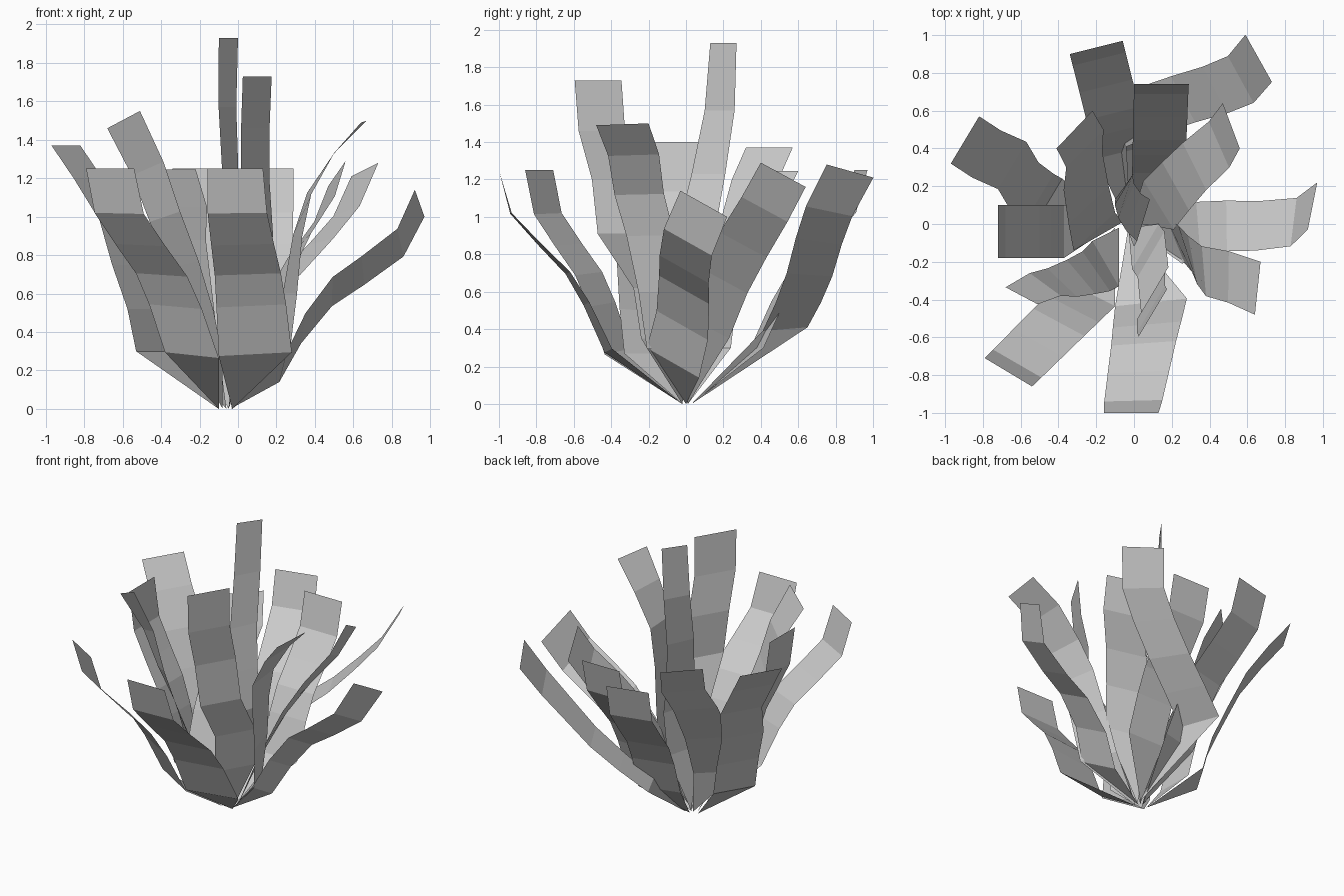
import bpy, bmesh
from mathutils import Vector

def leaf(name, root, path, half0, half1):
    """Flat ribbon that starts at a point and widens to half-width vectors half0 -> half1."""
    bm = bmesh.new()
    prev = [bm.verts.new((root[0], root[1], 0))]
    a, b = Vector(half0), Vector(half1)
    for i, p in enumerate(path):
        h = a.lerp(b, i / (len(path) - 1))
        row = [bm.verts.new(Vector(p) - h), bm.verts.new(Vector(p) + h)]
        bm.faces.new(prev + row[::-1] if len(prev) == 1 else (prev[0], prev[1], row[1], row[0]))
        prev = row
    mesh = bpy.data.meshes.new(name)
    bm.to_mesh(mesh)
    bm.free()
    bpy.context.collection.objects.link(bpy.data.objects.new(name, mesh))

def arch(start, tip):
    """S-shaped rise: leans outward, then straightens at the tip."""
    a, b = Vector(start), Vector(tip)
    prof = [(0, 0), (.2, .26), (.37, .43), (.63, .59), (.89, .76), (1, 1)]
    return [(a.x + (b.x - a.x) * r, a.y + (b.y - a.y) * r, a.z + (b.z - a.z) * z)
            for r, z in prof]

# Outer leaves with a regular arch
leaf("front_leaf", (-.03, -.02), arch((.09, -.415, .285), (-.015, -1, 1.25)),
     (.19, .02, .01), (.145, 0, 0))
leaf("front_left_leaf", (-.1, -.02), arch((-.24, -.365, .28), (-.665, -.785, 1.25)),
     (.14, -.07, -.015), (.125, -.075, 0))
leaf("left_leaf", (-.1, 0), arch((-.37, -.04, .3), (-.72, -.04, 1.4)),
     (0, .14, 0), (0, .14, 0))
leaf("back_leaf", (-.05, .03), arch((-.06, .38, .3), (-.2, .935, 1.25)),
     (.14, .035, 0), (.14, .035, 0))
leaf("back_inner_leaf", (-.03, .03), arch((.13, .27, .3), (.145, .74, 1.25)),
     (.14, 0, 0), (.145, 0, 0))

# Leaves that twist or lean sideways
leaf("back_left_leaf", (-.1, .01),
     [(-.455, .115, .3), (-.5, .14, .52), (-.58, .2, .75), (-.645, .31, .98),
      (-.78, .37, 1.2), (-.895, .445, 1.37)], (.075, .125, 0), (.075, .125, 0))
leaf("back_left_inner_leaf", (-.06, .01),
     [(-.21, -.04, .3), (-.24, .1, .6), (-.27, .28, .88), (-.26, .4, 1.05),
      (-.315, .5, 1.245)], (.11, .1, 0), (.095, .1, 0))
leaf("back_right_leaf", (-.02, .03),
     [(-.1, .53, .4), (.08, .6, .54), (.26, .66, .69), (.43, .71, .87),
      (.565, .765, 1.03), (.66, .877, 1.245)], (-.06, .12, .01), (-.07, .125, -.035))
leaf("right_inner_leaf", (-.02, .01),
     [(.13, .1, .42), (.22, .2, .66), (.32, .305, .85), (.45, .42, 1.04),
      (.515, .52, 1.225)], (-.08, .13, -.07), (-.045, .12, -.065))
leaf("right_leaf", (-.04, 0),
     [(.235, -.07, .22), (.34, -.02, .42), (.49, -.01, .61), (.65, -.01, .72),
      (.845, .01, .865), (.945, .095, 1.07)], (-.02, .14, -.08), (.025, .125, -.07))
leaf("right_front_leaf", (-.03, -.02),
     [(.22, -.09, .3), (.27, -.13, .6), (.31, -.19, .9), (.37, -.25, 1.12),
      (.5, -.28, 1.33), (.655, -.34, 1.495)], (.05, -.12, 0), (-.015, -.14, -.005))
leaf("left_front_inner_leaf", (-.08, -.02),
     [(-.15, -.21, .27), (-.2, -.25, .5), (-.28, -.28, .75), (-.38, -.31, 1.0),
      (-.47, -.32, 1.25), (-.595, -.38, 1.505)], (.07, -.12, 0), (.085, -.045, .045))
leaf("tall_front_leaf", (-.03, -.02),
     [(.06, -.12, .35), (.09, -.16, .62), (.11, -.35, .91), (.09, -.38, 1.2),
      (.09, -.45, 1.46), (.1, -.47, 1.73)], (.07, .12, 0), (.075, .125, 0))
leaf("tall_center_leaf", (-.05, .01),
     [(.03, 0, .4), (.05, .02, .7), (0, .06, .95), (-.04, .12, 1.23),
      (-.055, .18, 1.57), (-.05, .2, 1.93)], (.03, .12, 0), (.05, .07, 0))
